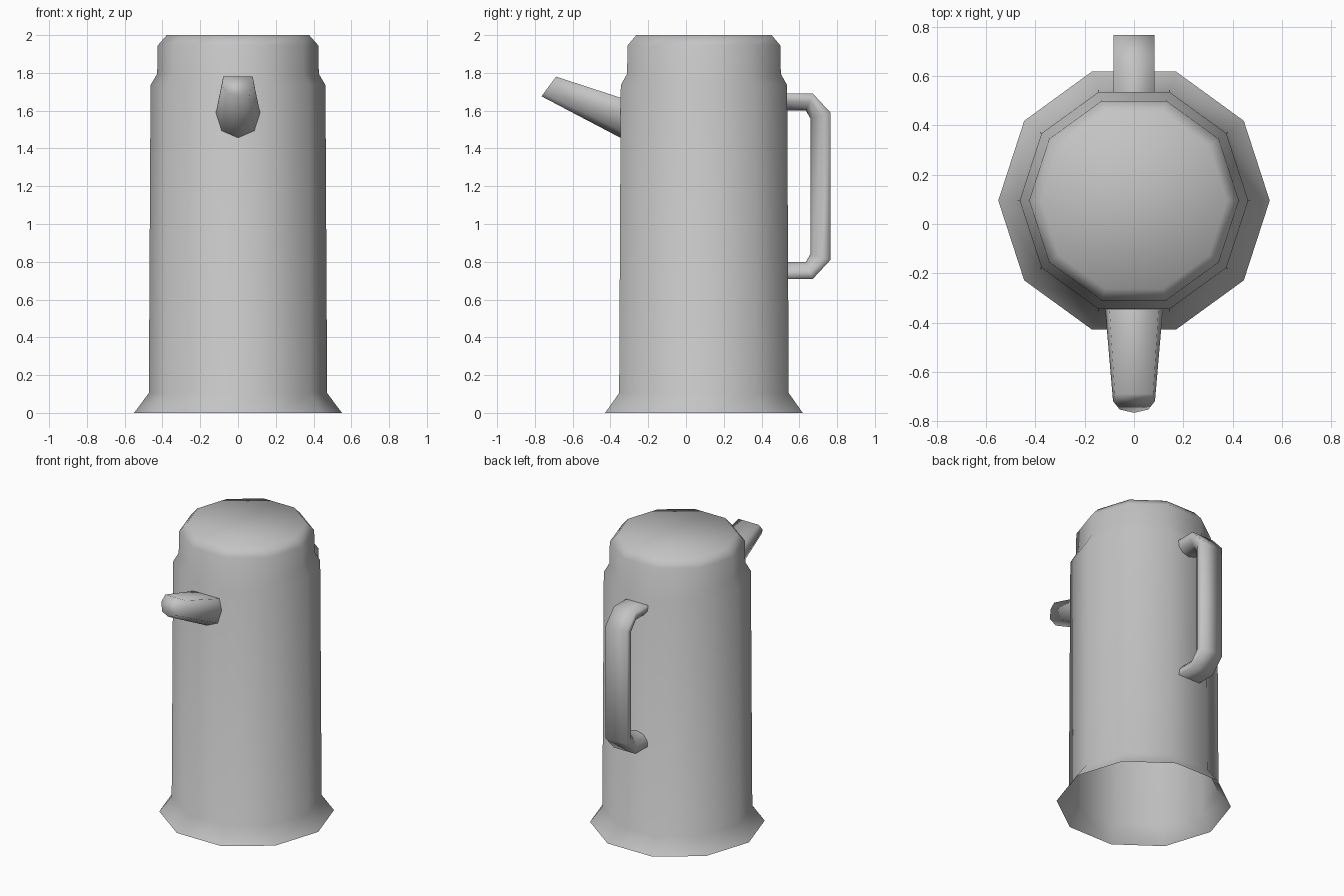
import bpy, bmesh, math

if "Cube" in bpy.data.objects:
    bpy.data.objects.remove(bpy.data.objects["Cube"])

enamel = bpy.data.materials.new("grey_enamel")
enamel.diffuse_color = (0.55, 0.55, 0.55, 1)
enamel.use_nodes = True
enamel.node_tree.nodes["Principled BSDF"].inputs["Base Color"].default_value = enamel.diffuse_color


def loft(name, rings, closed=True, cap_end=False):
    """Skin a list of equal-length rings into one smooth shell."""
    bm = bmesh.new()
    loops = [[bm.verts.new(p) for p in ring] for ring in rings]
    n = len(loops[0])
    for a, b in zip(loops, loops[1:]):
        for i in range(n):
            j = (i + 1) % n
            bm.faces.new((a[i], a[j], b[j], b[i]))
    if cap_end:
        bm.faces.new(loops[-1])
    bmesh.ops.recalc_face_normals(bm, faces=bm.faces)
    for f in bm.faces:
        f.smooth = True
    mesh = bpy.data.meshes.new(name)
    bm.to_mesh(mesh)
    bm.free()
    mesh.materials.append(enamel)
    obj = bpy.data.objects.new(name, mesh)
    bpy.context.collection.objects.link(obj)
    return obj


def mirrored(half):
    """Close a half ring whose last point lies on x = 0."""
    return half + [(-x, y, z) for x, y, z in reversed(half[:-1])]


# Pot body: ten-sided, flared foot, stepped lid, open underneath
CENTRE_Y = 0.095
profile = [(0.55, 0), (0.472, 0.105), (0.463, 1.735), (0.428, 1.795),
           (0.425, 1.945), (0.377, 2.0)]
body = [[(r * math.cos(i * math.tau / 10),
          CENTRE_Y + r * math.sin(i * math.tau / 10), z) for i in range(10)]
        for r, z in profile]
loft("pot_body", body, cap_end=True)

# Spout: flat top, rounded underside, tapering to a slanted tip
spout_base = [(0.10, -0.335, 1.665), (0.118, -0.335, 1.585),
              (0.087, -0.335, 1.488), (0, -0.335, 1.45)]
spout_tip = [(0.078, -0.688, 1.78), (0.085, -0.718, 1.74),
             (0.058, -0.752, 1.693), (0, -0.765, 1.676)]
loft("spout", [mirrored(spout_base), mirrored(spout_tip)], cap_end=True)

# Handle: D-shaped section, flat outside and rounded towards the pot
outer = [(0.515, 1.69), (0.672, 1.69), (0.765, 1.59),
         (0.765, 0.81), (0.672, 0.71), (0.515, 0.71)]
inner = [(0.515, 1.60), (0.635, 1.60), (0.658, 1.56),
         (0.658, 0.84), (0.635, 0.80), (0.515, 0.80)]
section = [(0.083, 0), (0.08, 0.45), (0.05, 0.85), (0, 1)]
handle = []
for (oy, oz), (iy, iz) in zip(outer, inner):
    handle.append(mirrored([(x, oy + (iy - oy) * t, oz + (iz - oz) * t)
                            for x, t in section]))
loft("handle", handle)
